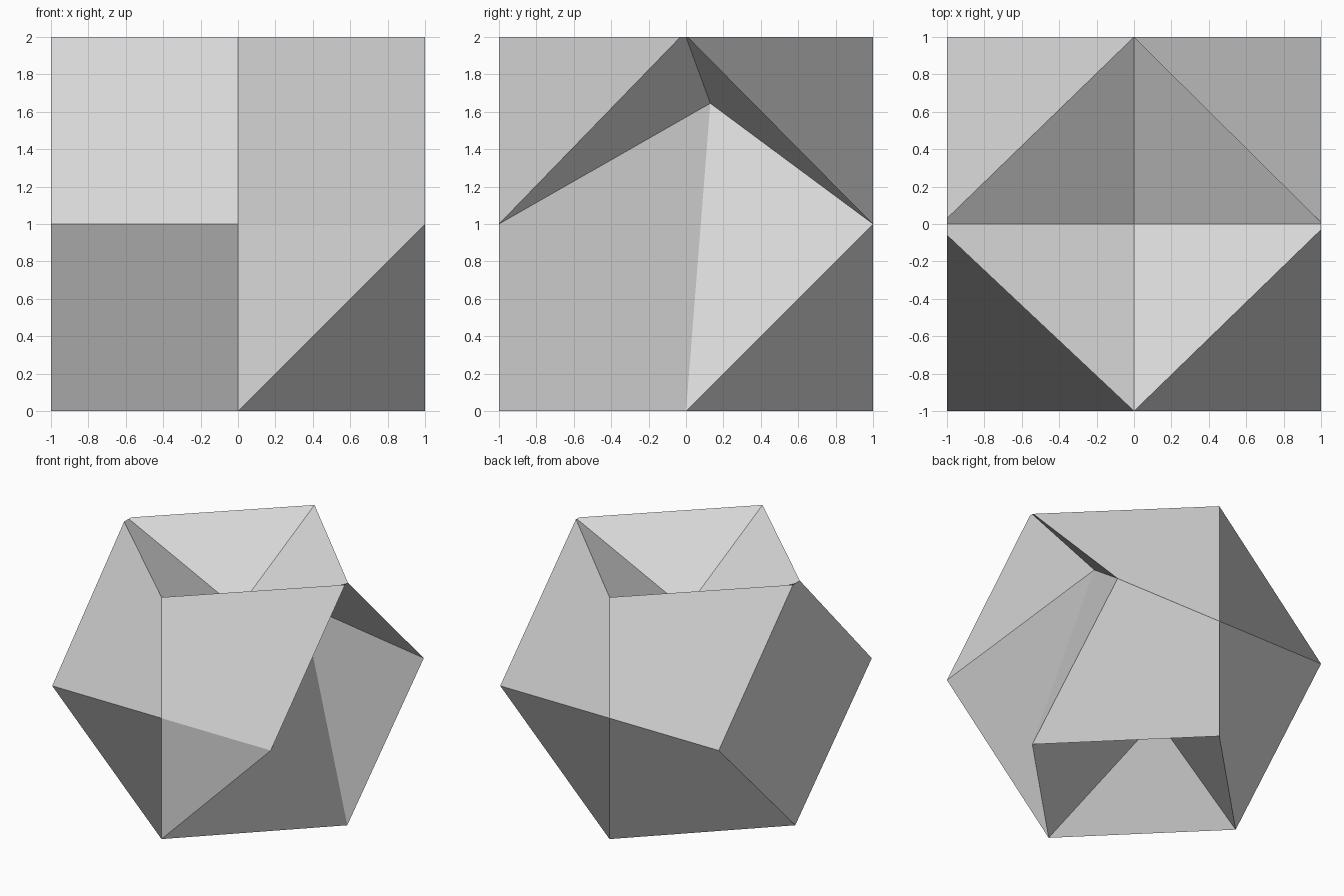
import bpy
import bmesh

cube = bpy.data.objects.get("Cube")
if cube:
    bpy.data.objects.remove(cube, do_unlink=True)

# One plain grey for the whole solid
grey = bpy.data.materials.new("light_grey")
grey.use_nodes = True
grey.diffuse_color = (0.7, 0.7, 0.7, 1)
grey.node_tree.nodes["Principled BSDF"].inputs["Base Color"].default_value = (0.7, 0.7, 0.7, 1)

bm = bmesh.new()
points = {}


def p(x, y, z):
    """Return the shared vertex at a position, measured from the middle."""
    key = (x, y, z)
    if key not in points:
        points[key] = bm.verts.new((x, y, z + 1))
    return points[key]


def face(*verts):
    bm.faces.new(verts)


def side(sx, sy, sz):
    """Corner above or below a flank; the upper ones are split by a short edge."""
    if sz < 0:
        return p(sx, 0, -1)
    if sx < 0:
        return p(-1, -0.06 if sy < 0 else 0.03, 1)
    return p(1, -0.03 if sy < 0 else 0.01, 1)


# Pit bottoms
top_pit = p(0, 0, 0.52)
bottom_pit = p(-0.21, 0.02, -0.34)
right_pit = p(0.5, 0.13, 0.645)

# Corner panels, alternately folded outward and inward
for sx in (-1, 1):
    for sy in (-1, 1):
        for sz in (-1, 1):
            a, b = p(sx, sy, 0), side(sx, sy, sz)
            h, c = p(0, sy, sz), p(0, sy, 0)
            if (sx, sy, sz) == (1, -1, -1):
                face(a, c, h)
                face(a, h, b, right_pit)
            elif sx * sy * sz > 0:
                face(c, a, b, h)
            else:
                face(a, b, h, c)

# Top and bottom pits
for sx in (-1, 1):
    for sy in (-1, 1):
        face(top_pit, p(0, sy, 1), side(sx, sy, 1), p(sx, 0, 1))
        face(bottom_pit, p(0, sy, -1), side(sx, sy, -1))

# Remaining slopes of the pit on the +x flank
for sy in (-1, 1):
    face(right_pit, p(1, sy, 0), side(1, sy, 1), p(1, 0, 1))
face(right_pit, p(1, 1, 0), side(1, 1, -1))

# Flat panel on the -x flank
face(p(-1, -1, 0), side(-1, -1, 1), p(-1, 0, 1), side(-1, 1, 1),
     p(-1, 1, 0), side(-1, 1, -1))

bmesh.ops.recalc_face_normals(bm, faces=bm.faces)
mesh = bpy.data.meshes.new("pitted_solid")
bm.to_mesh(mesh)
bm.free()
mesh.materials.append(grey)
solid = bpy.data.objects.new("pitted_solid", mesh)
bpy.context.collection.objects.link(solid)
